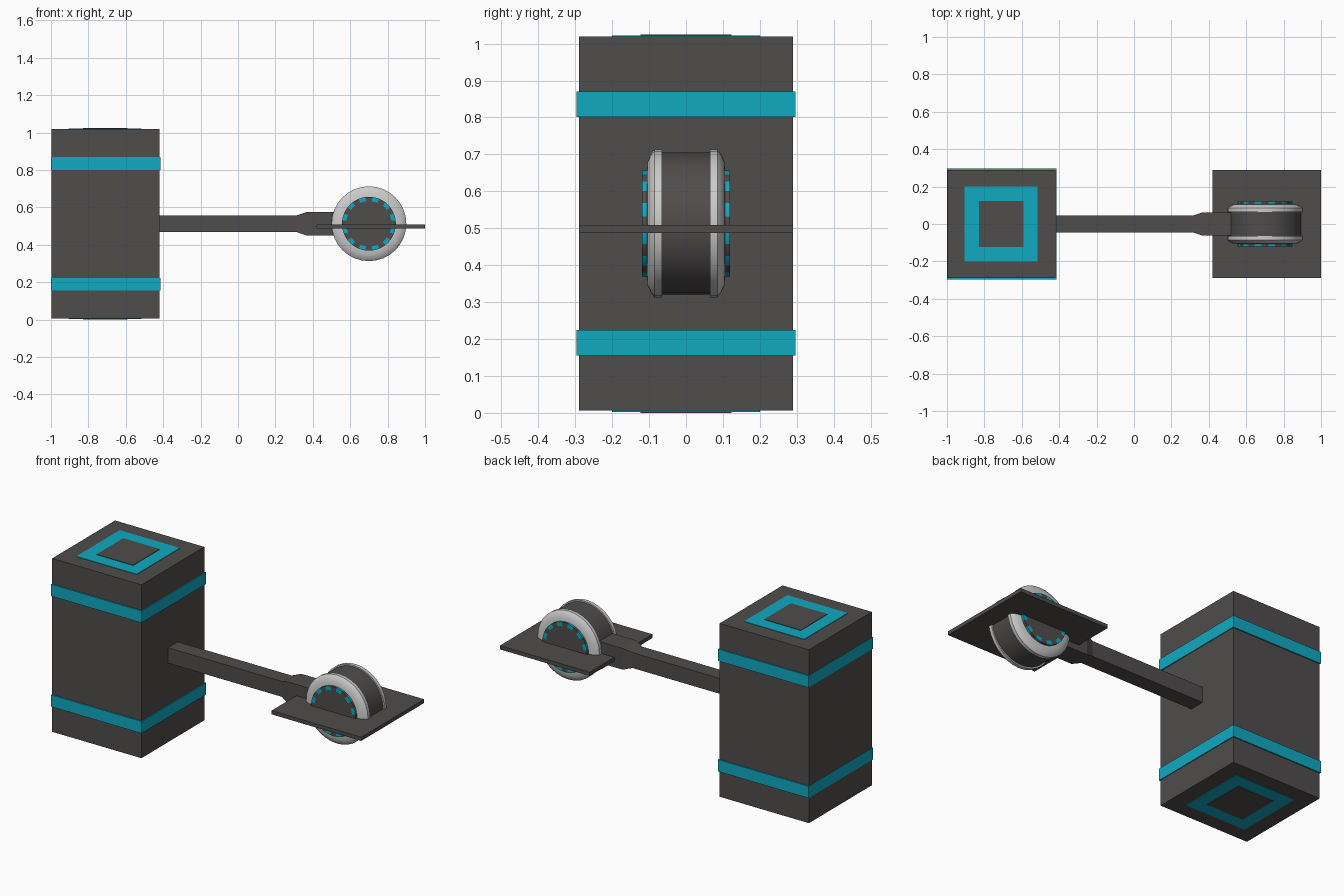
import bpy
import bmesh
from math import atan2, degrees, pi, radians
from mathutils import Matrix, Vector

default = bpy.data.objects.get("Cube")
if default:
    bpy.data.objects.remove(default, do_unlink=True)


def material(name, rgb):
    m = bpy.data.materials.new(name)
    m.use_nodes = True
    colour = (*rgb, 1)
    m.diffuse_color = colour
    m.node_tree.nodes["Principled BSDF"].inputs["Base Color"].default_value = colour
    return m


DARK = material("dark grey", (0.08, 0.074, 0.072))
CYAN = material("cyan", (0.005, 0.40, 0.53))
SILVER = material("light grey", (0.6, 0.6, 0.6))


def finish(name, bm, *mats):
    bmesh.ops.recalc_face_normals(bm, faces=bm.faces)
    mesh = bpy.data.meshes.new(name)
    bm.to_mesh(mesh)
    bm.free()
    for m in mats:
        mesh.materials.append(m)
    ob = bpy.data.objects.new(name, mesh)
    bpy.context.collection.objects.link(ob)
    return ob


def box(name, low, high, mat):
    low, high = Vector(low), Vector(high)
    bm = bmesh.new()
    bmesh.ops.create_cube(bm, size=1, matrix=Matrix.Translation((low + high) / 2)
                          @ Matrix.Diagonal((*(high - low), 1)))
    return finish(name, bm, mat)


HUB = Vector((0.70, 0, 0.513))


def turn(name, profile, mats, closed=False, steps=48, rule=None):
    """Revolve (radius, y) points about the wheel axle."""
    bm = bmesh.new()
    vs = [bm.verts.new((r, y, 0)) for r, y in profile]
    pairs = list(zip(vs, vs[1:])) + ([(vs[-1], vs[0])] if closed else [])
    edges = [bm.edges.new(p) for p in pairs]
    bmesh.ops.spin(bm, geom=vs + edges, axis=(0, 1, 0), cent=(0, 0, 0),
                   angle=2 * pi, steps=steps)
    bmesh.ops.remove_doubles(bm, verts=bm.verts, dist=0.0001)
    if rule:
        for f in bm.faces:
            f.material_index = rule(f.calc_center_median())
    bmesh.ops.translate(bm, verts=bm.verts, vec=HUB)
    ob = finish(name, bm, *mats)
    bpy.ops.object.select_all(action='DESELECT')
    ob.select_set(True)
    bpy.context.view_layer.objects.active = ob
    bpy.ops.object.shade_smooth_by_angle(angle=radians(30))
    return ob


# Hammer head with two wrapped bands
box("head", (-0.998, -0.29, 0.006), (-0.421, 0.29, 1.019), DARK)
for name, z in (("lower_band", 0.155), ("upper_band", 0.801)):
    box(name, (-1, -0.297, z), (-0.415, 0.297, z + 0.069), CYAN)

# Square inlays on both striking faces
for name, face, out in (("top", 1.019, 1), ("bottom", 0.006, -1)):
    for part, half, lift, mat in (("square", 0.195, 0.003, CYAN),
                                  ("square_centre", 0.118, 0.006, DARK)):
        z = sorted((face - out * 0.004, face + out * lift))
        box(f"{name}_{part}", (-0.71 - half, -half - 0.005, z[0]),
            (-0.71 + half, half + 0.005, z[1]), mat)

# Square handle flaring into a thicker collar
bm = bmesh.new()
loops = []
for x, h in ((-0.45, 0.045), (0.315, 0.045), (0.365, 0.062), (0.518, 0.062)):
    loops.append([bm.verts.new((x, a * h, 0.513 + b * h))
                  for a, b in ((-1, -1), (1, -1), (1, 1), (-1, 1))])
for a, b in zip(loops, loops[1:]):
    for i in range(4):
        j = (i + 1) % 4
        bm.faces.new((a[i], a[j], b[j], b[i]))
bm.faces.new(loops[0])
bm.faces.new(loops[-1])
finish("handle", bm, DARK)

# Thin square plate through the wheel
box("guard_plate", (0.42, -0.29, 0.487), (1, 0.29, 0.509), DARK)

# Wheel drum
turn("wheel_drum", [(0.192, -0.07), (0.192, 0.07)], [DARK], steps=32)


def dashes(c):
    """Alternate colours around the outer border of the hub cap."""
    if Vector((c.x, c.z)).length < 0.125:
        return 0
    return int(degrees(atan2(c.z, c.x)) % 30 // 7.5) in (1, 2)


# Rims and dashed hub caps, mirrored on both sides
for side, s in (("front", -1), ("back", 1)):
    rim = [(0.14, 0.065), (0.2, 0.065), (0.2, 0.085), (0.19, 0.094),
           (0.168, 0.104), (0.14, 0.106)]
    cap = [(0, 0.119), (0.121, 0.119), (0.144, 0.119), (0.144, 0.09)]
    turn(side + "_rim", [(r, s * y) for r, y in rim], [SILVER], closed=True, steps=32)
    turn(side + "_hub_cap", [(r, s * y) for r, y in cap], [DARK, CYAN], rule=dashes)
